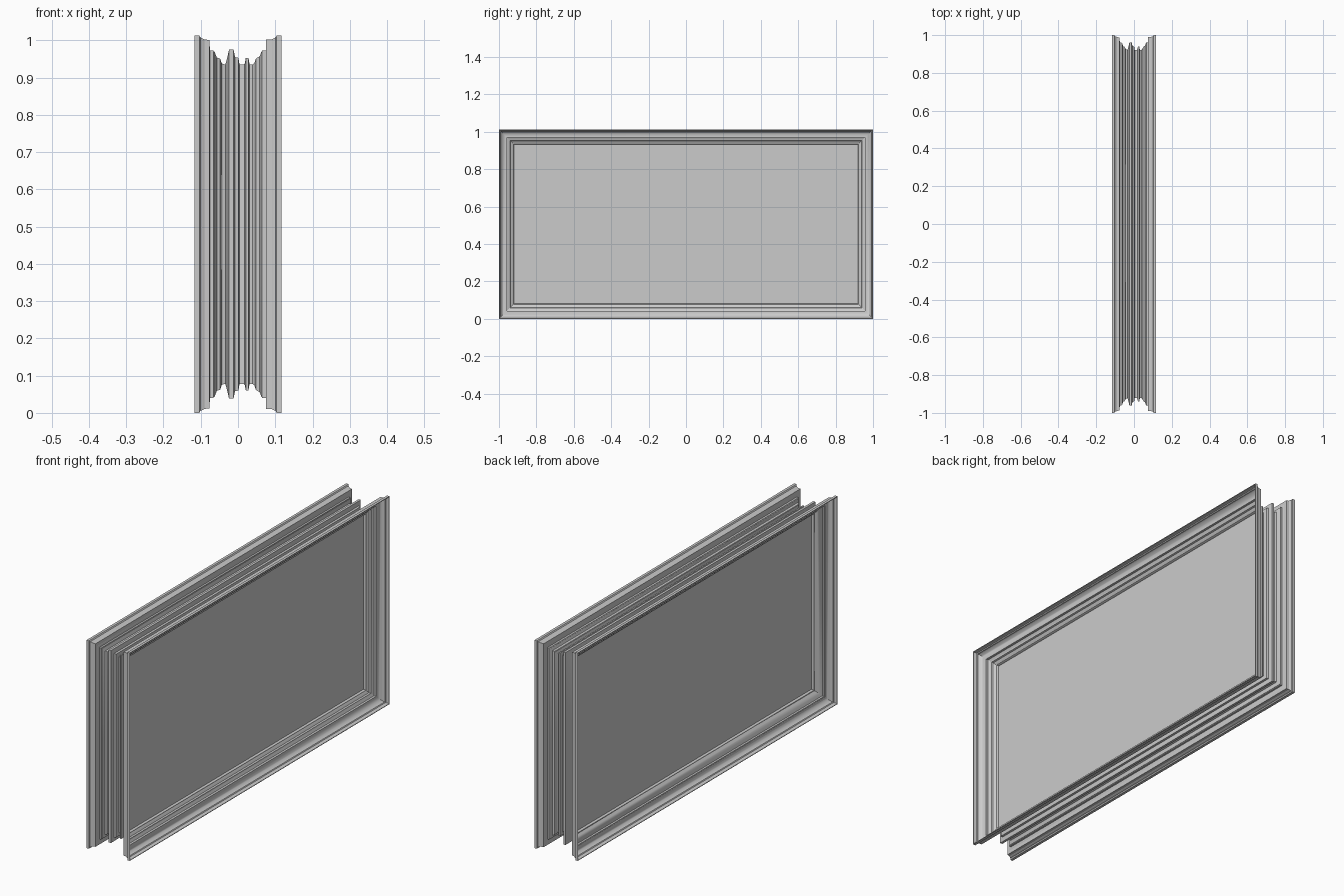
import bpy, bmesh, math

if "Cube" in bpy.data.objects:
    bpy.data.objects.remove(bpy.data.objects["Cube"], do_unlink=True)

HALF_W, HEIGHT = 1.0, 1.013

grey = bpy.data.materials.new("window grey")
grey.use_nodes = True
colour = (0.6, 0.6, 0.6, 1)
grey.diffuse_color = colour
grey.node_tree.nodes["Principled BSDF"].inputs["Base Color"].default_value = colour


def finish(name, bm):
    bmesh.ops.recalc_face_normals(bm, faces=bm.faces)
    mesh = bpy.data.meshes.new(name)
    bm.to_mesh(mesh)
    bm.free()
    mesh.materials.append(grey)
    obj = bpy.data.objects.new(name, mesh)
    bpy.context.collection.objects.link(obj)
    bpy.ops.object.select_all(action="DESELECT")
    obj.select_set(True)
    bpy.context.view_layer.objects.active = obj
    bpy.ops.object.shade_smooth_by_angle(angle=math.radians(30))


def sweep(name, profile):
    """Sweep a closed (depth, inset) profile round the rectangle with mitred corners."""
    bm = bmesh.new()
    rings = []
    for sy, top in ((-1, 0), (1, 0), (1, 1), (-1, 1)):
        rings.append([bm.verts.new((x, sy * (HALF_W - d), HEIGHT - d if top else d))
                      for x, d in profile])
    n = len(profile)
    for a, b in zip(rings, rings[1:] + rings[:1]):
        for i in range(n):
            j = (i + 1) % n
            bm.faces.new((a[i], a[j], b[j], b[i]))
    finish(name, bm)


def arc(p, q, steps=8):
    """Quarter-ellipse from p to q, leaving p along depth and meeting q along inset."""
    return [(p[0] + (q[0] - p[0]) * math.sin(t), p[1] + (q[1] - p[1]) * (1 - math.cos(t)))
            for t in (math.pi / 2 * i / steps for i in range(steps + 1))]


# Stepped outer side of the moulding, from the left (+x) rim to the right (-x) rim
outer = [(.117, 0), (.104, 0), (.098, .010), (.075, .011), (.075, .040), (.065, .040),
         (.058, .056), (.050, .060), (.044, .074), (.039, .078), (.031, .078),
         (.028, .060), (.021, .060), (.018, .076), (.014, .078), (.004, .078),
         (.001, .060), (-.008, .058), (-.012, .038), (-.024, .038), (-.030, .064),
         (-.034, .078), (-.042, .076), (-.052, .066), (-.060, .056), (-.066, .040),
         (-.076, .040), (-.077, .012), (-.098, .010), (-.104, 0), (-.117, 0)]

# Inner side: coved rim, then small steps down to the pane
inner_left = arc((.117, .003), (.075, .036)) + [
    (.075, .043), (.063, .043), (.057, .059), (.048, .062), (.043, .077), (.036, .081)]
inner_right = [(-x, d) for x, d in inner_left]
sweep("moulded_frame", outer + inner_right + inner_left[::-1])

# Flat pane filling the opening
bm = bmesh.new()
bmesh.ops.create_cube(bm, size=1)
for v in bm.verts:
    v.co.x *= .066
    v.co.y *= 2 * (HALF_W - .0795)
    v.co.z = HEIGHT / 2 + v.co.z * (HEIGHT - .159)
finish("pane", bm)
